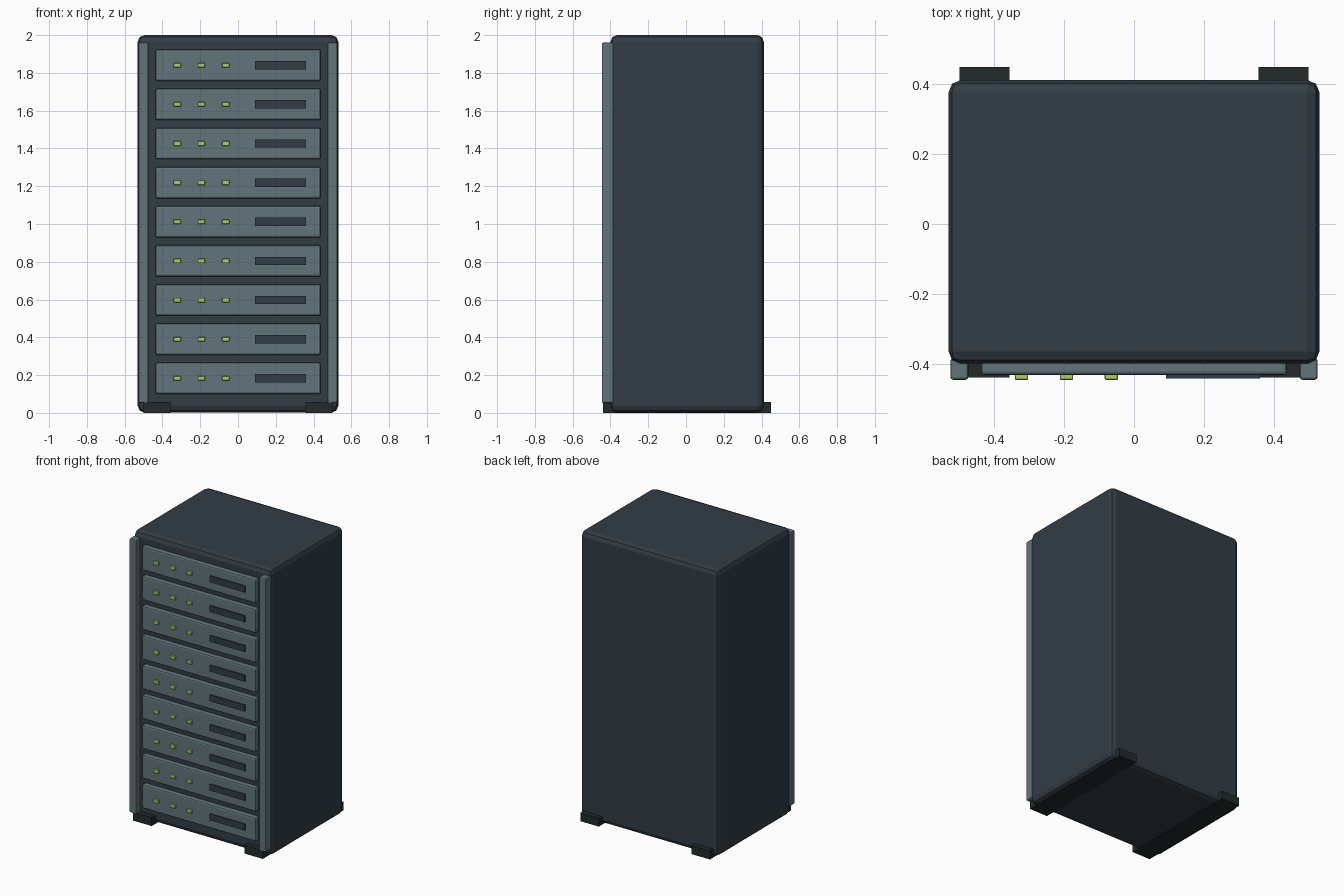
import bpy

if "Cube" in bpy.data.objects:
    bpy.data.objects.remove(bpy.data.objects["Cube"])


def material(name, rgb):
    m = bpy.data.materials.new(name)
    m.diffuse_color = (*rgb, 1)
    m.use_nodes = True
    m.node_tree.nodes["Principled BSDF"].inputs["Base Color"].default_value = m.diffuse_color
    return m


DARK = material("cabinet_dark", (0.032, 0.047, 0.060))
PANEL = material("panel_grey", (0.120, 0.178, 0.195))
RUBBER = material("foot_black", (0.016, 0.024, 0.023))
GREEN = material("light_green", (0.42, 0.64, 0.12))


def box(name, x, y, z, mat, bevel=0, segments=1):
    """Box from (min, max) pairs, with an optional bevel."""
    lo, hi = zip(x, y, z)
    bpy.ops.mesh.primitive_cube_add(size=1, location=[(a + b) / 2 for a, b in zip(lo, hi)])
    ob = bpy.context.object
    ob.name = name
    ob.scale = [b - a for a, b in zip(lo, hi)]
    bpy.ops.object.transform_apply(location=False, rotation=False, scale=True)
    ob.data.materials.append(mat)
    if bevel:
        mod = ob.modifiers.new("bevel", 'BEVEL')
        mod.width = bevel
        mod.segments = segments
    return ob


# Cabinet
box("cabinet", (-0.531, 0.531), (-0.40, 0.412), (0.002, 2.0), DARK, 0.035, 2)

# Front rails and floor runners, one per side
for side, s in (("left", -1), ("right", 1)):
    box(f"rail_{side}", sorted((s * 0.474, s * 0.526)), (-0.446, -0.385), (0.053, 1.96), PANEL, 0.008, 2)
    box(f"foot_{side}", sorted((s * 0.357, s * 0.499)), (-0.440, 0.450), (0, 0.058), RUBBER)

# Stacked server units, each with three lights and a drive slot
for i in range(9):
    z = 0.183 + 0.2072 * i
    box(f"unit_{i + 1}", (-0.438, 0.438), (-0.433, -0.38), (z - 0.083, z + 0.083), PANEL, 0.010, 2)
    for j in range(3):
        x = -0.322 + 0.1285 * j
        box(f"light_{i + 1}_{j + 1}", (x - 0.019, x + 0.019), (-0.446, -0.425),
            (z - 0.012, z + 0.012), GREEN, 0.002)
    box(f"slot_{i + 1}", (0.091, 0.361), (-0.442, -0.425), (z - 0.022, z + 0.022), DARK)
